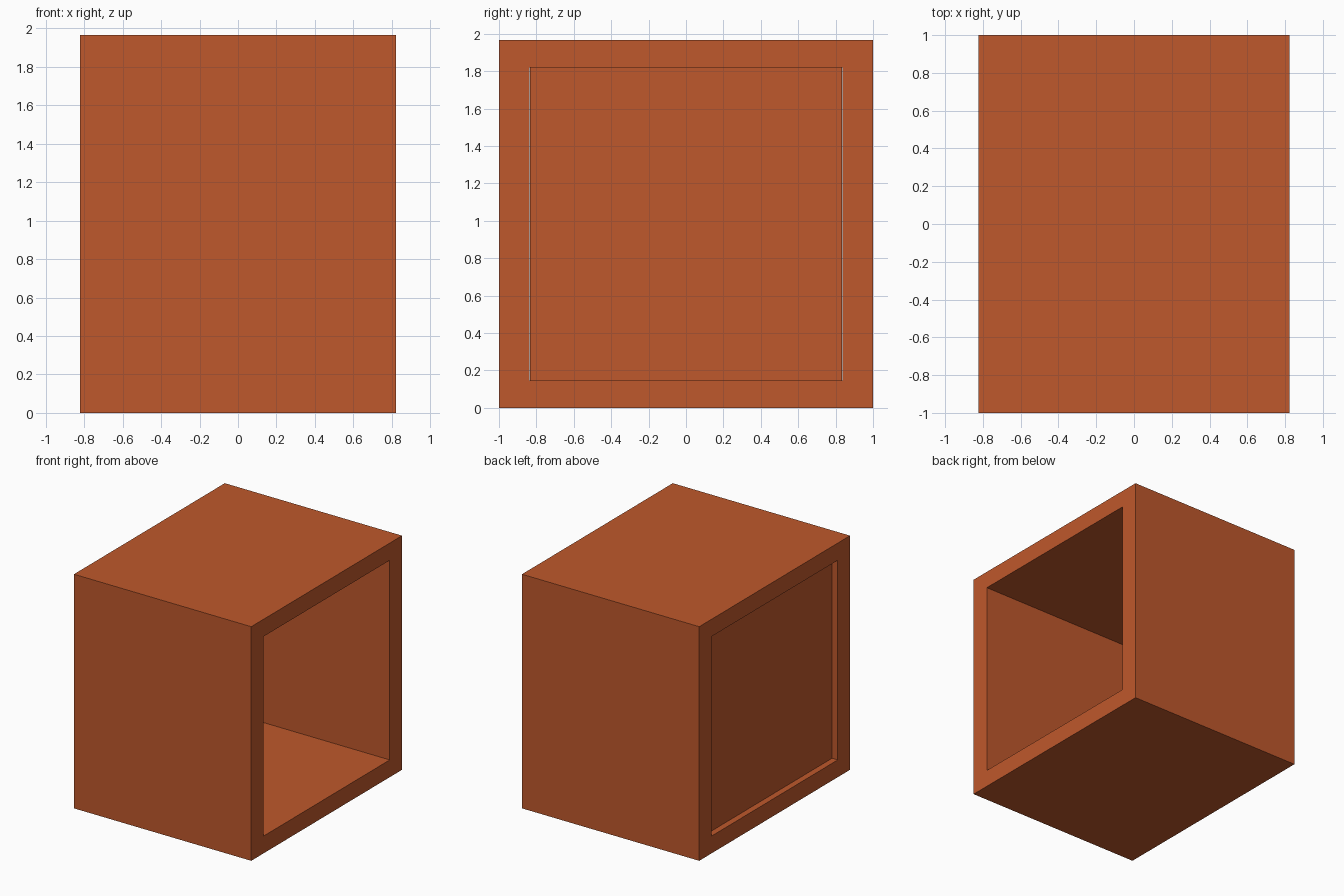
import bpy

cube = bpy.data.objects.get("Cube")
if cube:
    bpy.data.objects.remove(cube, do_unlink=True)

# Single warm wood colour
wood = bpy.data.materials.new("orange_brown_wood")
wood.use_nodes = True
COLOUR = (0.521, 0.098, 0.025, 1.0)
wood.diffuse_color = COLOUR
wood.node_tree.nodes["Principled BSDF"].inputs["Base Color"].default_value = COLOUR

HALF_W, HALF_D, HEIGHT = 0.823, 1.0, 1.965   # overall size
SLAB, WALL = 0.145, 0.163                    # board thicknesses
RECESS, PANEL = 0.05, 0.05                   # back panel inset and thickness
GAP = 0.002                                  # clearance around the panel


def board(name, low, high):
    """Box between two opposite corners."""
    centre = [(a + b) / 2 for a, b in zip(low, high)]
    bpy.ops.mesh.primitive_cube_add(size=1, location=centre)
    obj = bpy.context.object
    obj.name = name
    obj.scale = [b - a for a, b in zip(low, high)]
    bpy.ops.object.transform_apply(location=False, rotation=False, scale=True)
    obj.data.materials.append(wood)
    return obj


# Horizontal boards
for name, z in (("bottom_board", 0), ("top_board", HEIGHT - SLAB)):
    board(name, (-HALF_W, -HALF_D, z), (HALF_W, HALF_D, z + SLAB))

# Upright walls between them
for name, y in (("front_wall", -HALF_D), ("back_wall", HALF_D - WALL)):
    board(name, (-HALF_W, y, SLAB), (HALF_W, y + WALL, HEIGHT - SLAB))

# Recessed panel closing the -x side; the +x side stays open
inner = HALF_D - WALL - GAP
board("recessed_panel",
      (-HALF_W + RECESS, -inner, SLAB + GAP),
      (-HALF_W + RECESS + PANEL, inner, HEIGHT - SLAB - GAP))
